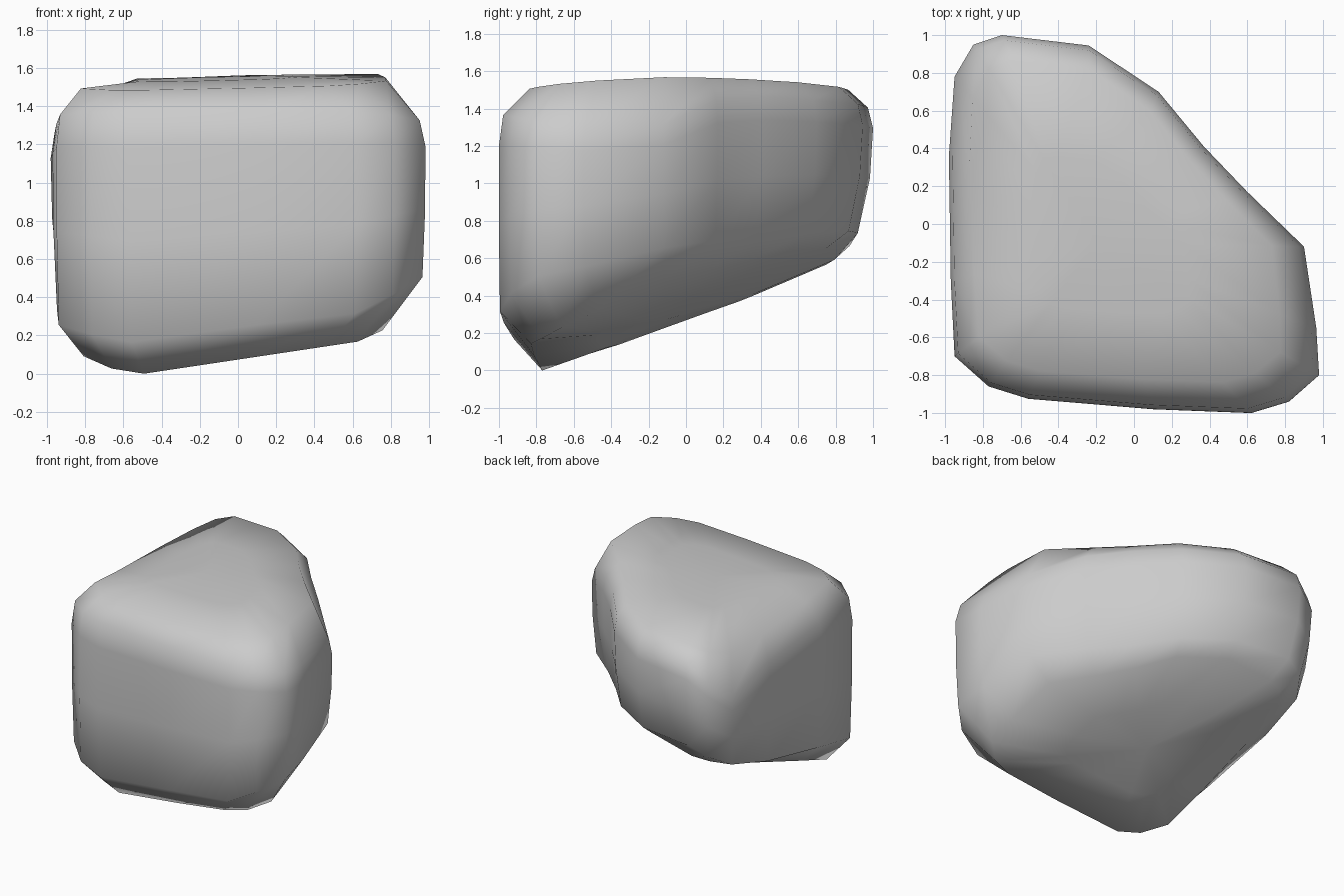
import bpy, bmesh

if "Cube" in bpy.data.objects:
    bpy.data.objects.remove(bpy.data.objects["Cube"])

# Plan outline of the boulder: x, y, lower wall edge z, upper wall edge z, sag of the top rim
OUTLINE = [
    (-0.95, -0.70, 0.25, 1.33, 0.0), (-0.77, -0.86, 0.20, 1.34, 0.0),
    (-0.56, -0.925, 0.16, 1.34, 0.0), (0.10, -0.98, 0.25, 1.34, 0.0),
    (0.62, -1.00, 0.31, 1.34, 0.0), (0.82, -0.94, 0.41, 1.33, 0.0),
    (0.98, -0.80, 0.50, 1.30, 0.0), (0.965, -0.55, 0.55, 1.27, 0.0),
    (0.90, -0.12, 0.65, 1.29, 0.0), (0.60, 0.17, 0.69, 1.42, 0.0),
    (0.37, 0.41, 0.70, 1.44, 0.0), (0.13, 0.70, 0.73, 1.42, 0.0),
    (-0.24, 0.945, 0.74, 1.40, 0.0), (-0.70, 1.00, 0.73, 1.38, 0.0),
    (-0.85, 0.95, 0.66, 1.26, 0.04), (-0.95, 0.78, 0.57, 1.10, 0.09),
    (-0.98, 0.36, 0.46, 1.23, 0.10), (-0.97, -0.30, 0.33, 1.28, 0.06),
]
CX, CY = -0.2, -0.1


def top_z(x, y):
    return 1.555 + 0.03 * x - 0.06 * (y - 0.15) ** 2


def bottom_z(x, y):
    # underside slopes up to the back and right, and lifts along the left edge
    z = 0.335 + 0.15 * x + 0.36 * max(y, -0.74)
    return z + 0.27 * max(0.0, -x - 0.5) + 0.15 * max(0.0, x + y)


bm = bmesh.new()


def ring(scale, height):
    verts = []
    for x, y, lo, hi, sag in OUTLINE:
        s = scale(y)
        px, py = CX + (x - CX) * s, CY + (y - CY) * s
        verts.append(bm.verts.new((px, py, height(px, py, lo, hi, sag))))
    return verts


rings = [
    # underside
    ring(lambda y: 0.42, lambda x, y, lo, hi, sag: bottom_z(x, y)),
    ring(lambda y: 0.81, lambda x, y, lo, hi, sag: bottom_z(x, y)),
    # wall
    ring(lambda y: 0.960 - 0.034 * y, lambda x, y, lo, hi, sag: lo),
    ring(lambda y: 0.993 - 0.008 * y, lambda x, y, lo, hi, sag: lo * 0.55 + hi * 0.45),
    ring(lambda y: 1.0, lambda x, y, lo, hi, sag: lo * 0.14 + hi * 0.86),
    ring(lambda y: 0.975, lambda x, y, lo, hi, sag: hi + 0.02),
    # top
    ring(lambda y: 0.85 + 0.03 * y, lambda x, y, lo, hi, sag: top_z(x, y) - sag - 0.01),
    ring(lambda y: 0.42, lambda x, y, lo, hi, sag: top_z(x, y)),
]
n = len(OUTLINE)
for a, b in zip(rings, rings[1:]):
    for i in range(n):
        j = (i + 1) % n
        bm.faces.new((a[i], a[j], b[j], b[i]))

# Close both ends with fans
for r, f in ((rings[0], bottom_z), (rings[-1], top_z)):
    c = bm.verts.new((CX, CY, f(CX, CY)))
    for i in range(n):
        bm.faces.new((r[i], r[(i + 1) % n], c))

bmesh.ops.recalc_face_normals(bm, faces=bm.faces)
for f in bm.faces:
    f.smooth = True

# Settle on the ground
low = min(v.co.z for v in bm.verts)
bmesh.ops.translate(bm, verts=bm.verts, vec=(0, 0, -low))

mesh = bpy.data.meshes.new("boulder")
bm.to_mesh(mesh)
bm.free()
boulder = bpy.data.objects.new("boulder", mesh)
bpy.context.collection.objects.link(boulder)
